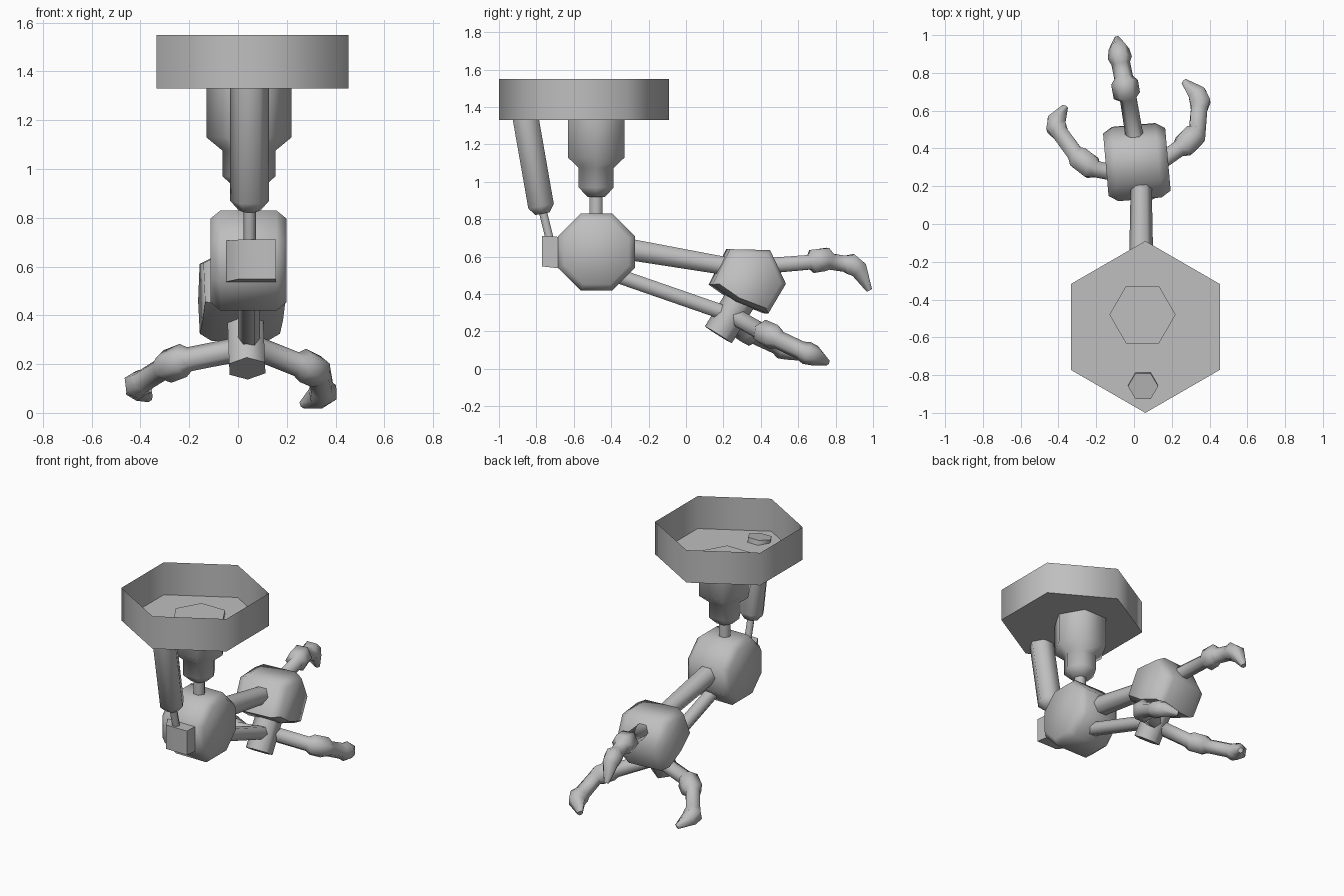
import bpy, bmesh, math
from mathutils import Vector, Matrix

old = bpy.data.objects.get("Cube")
if old:
    bpy.data.objects.remove(old, do_unlink=True)

grey = bpy.data.materials.new("plain_grey")
grey.use_nodes = True
GREY = (0.52, 0.52, 0.52, 1)
grey.diffuse_color = GREY
grey.node_tree.nodes["Principled BSDF"].inputs["Base Color"].default_value = GREY

X, Y, Z = Vector((1, 0, 0)), Vector((0, 1, 0)), Vector((0, 0, 1))


def loft(name, rings, open_end=False):
    """Skin a list of matching rings and cap the ends."""
    bm = bmesh.new()
    loops = [[bm.verts.new(p) for p in ring] for ring in rings]
    n = len(loops[0])
    for a, b in zip(loops, loops[1:]):
        for i in range(n):
            j = (i + 1) % n
            bm.faces.new((a[i], a[j], b[j], b[i]))
    bm.faces.new(loops[0][::-1])
    if not open_end:
        bm.faces.new(loops[-1])
    bmesh.ops.recalc_face_normals(bm, faces=bm.faces)
    mesh = bpy.data.meshes.new(name)
    bm.to_mesh(mesh)
    bm.free()
    mesh.materials.append(grey)
    ob = bpy.data.objects.new(name, mesh)
    bpy.context.collection.objects.link(ob)
    bpy.ops.object.select_all(action='DESELECT')
    ob.select_set(True)
    bpy.context.view_layer.objects.active = ob
    bpy.ops.object.shade_smooth_by_angle(angle=math.radians(65))
    return ob


def tube(name, path, ref, open_end=False, sides=6):
    """Sweep a hexagon along (x, y, z, radius) stations."""
    pts = [Vector(p[:3]) for p in path]
    rings = []
    for i, c in enumerate(pts):
        t = Vector()
        if i > 0:
            t += (c - pts[i - 1]).normalized()
        if i < len(pts) - 1:
            t += (pts[i + 1] - c).normalized()
        t.normalize()
        a = (ref - t * ref.dot(t)).normalized()
        b = t.cross(a)
        rings.append([c + path[i][3] * (a * math.cos(k * math.tau / sides)
                      + b * math.sin(k * math.tau / sides)) for k in range(sides)])
    return loft(name, rings, open_end)


def drum(name, centre, outline, half, rim, cap, turn=0):
    """Prism across x with bevelled ends; outline is in (y, z)."""
    spin = Matrix.Rotation(math.radians(turn), 3, 'Z')
    rings = [[Vector(centre) + spin @ Vector((x, y * s, z * s)) for y, z in outline]
             for x, s in ((-half, cap), (-rim, 1), (rim, 1), (half, cap))]
    return loft(name, rings)


# Ceiling mount: open hexagonal tray
tube("mount_tray", [(.06, -.545, 1.33, .455), (.06, -.545, 1.55, .455)], Y, open_end=True)

# Stepped column and its rod
column = [(1.355, .175), (1.13, .175), (1.075, .108), (.97, .108), (.92, .055)]
tube("main_column", [(.045, -.48, z, r) for z, r in column], X)
tube("column_rod", [(.045, -.48, .95, .04), (.045, -.48, .78, .04)], X)

# Slanted piston in front
tube("piston_sleeve", [(.048, -.859, 1.35, .08), (.048, -.775, .87, .08), (.048, -.767, .83, .045)], X)
tube("piston_rod", [(.048, -.77, .86, .025), (.048, -.72, .66, .025)], X)

# Shoulder: octagonal drum with a front lug
octagon = [(.222 * math.cos(math.radians(22.5 + 45 * k)),
            .222 * math.sin(math.radians(22.5 + 45 * k))) for k in range(8)]
drum("shoulder", (.043, -.478, .625), octagon, .155, .115, .84)
loft("shoulder_lug", [[(x0, y, z0), (x1, y, z0), (x1, y, z1), (x0, y, z1)]
     for x0, x1, y, z0, z1 in ((-.06, .155, -.66, .535, .705), (0, .155, -.77, .548, .71))])

# Twin forearm bars
tube("upper_forearm", [(.038, -.4, .655, .068), (.038, .24, .545, .055)], X)
tube("lower_forearm", [(.045, -.4, .51, .045), (.045, .22, .295, .045)], X)

# Palm and the wrist block below it
palm = [(-.105, .16), (.11, .155), (.195, -.025), (.1, -.185), (-.07, -.12), (-.2, -.03)]
drum("palm", (.015, .33, .48), palm, .165, .115, .84, turn=5)
tube("wrist_block", [(.038, .1725, .182, .085), (.03, .30, .385, .085)], Y)

# Three jointed claws
tube("middle_claw", [(.01, .42, .55, .048), (-.03, .66, .57, .045), (-.038, .68, .575, .072),
     (-.05, .75, .585, .072), (-.055, .775, .573, .05), (-.07, .85, .562, .05),
     (-.075, .88, .56, .064), (-.08, .925, .53, .055), (-.09, .98, .42, .018)], X)
tube("right_claw", [(0, .25, .26, .05), (-.2, .29, .22, .05), (-.225, .30, .215, .07),
     (-.29, .35, .19, .07), (-.31, .37, .18, .05), (-.39, .48, .13, .05),
     (-.41, .51, .115, .062), (-.41, .55, .1, .055), (-.365, .62, .06, .018)], Z)
tube("left_claw", [(.04, .26, .28, .05), (.24, .40, .20, .05), (.265, .415, .195, .07),
     (.32, .47, .17, .07), (.335, .495, .155, .05), (.345, .61, .10, .05),
     (.35, .645, .085, .062), (.335, .69, .07, .055), (.265, .755, .035, .018)], Z)
